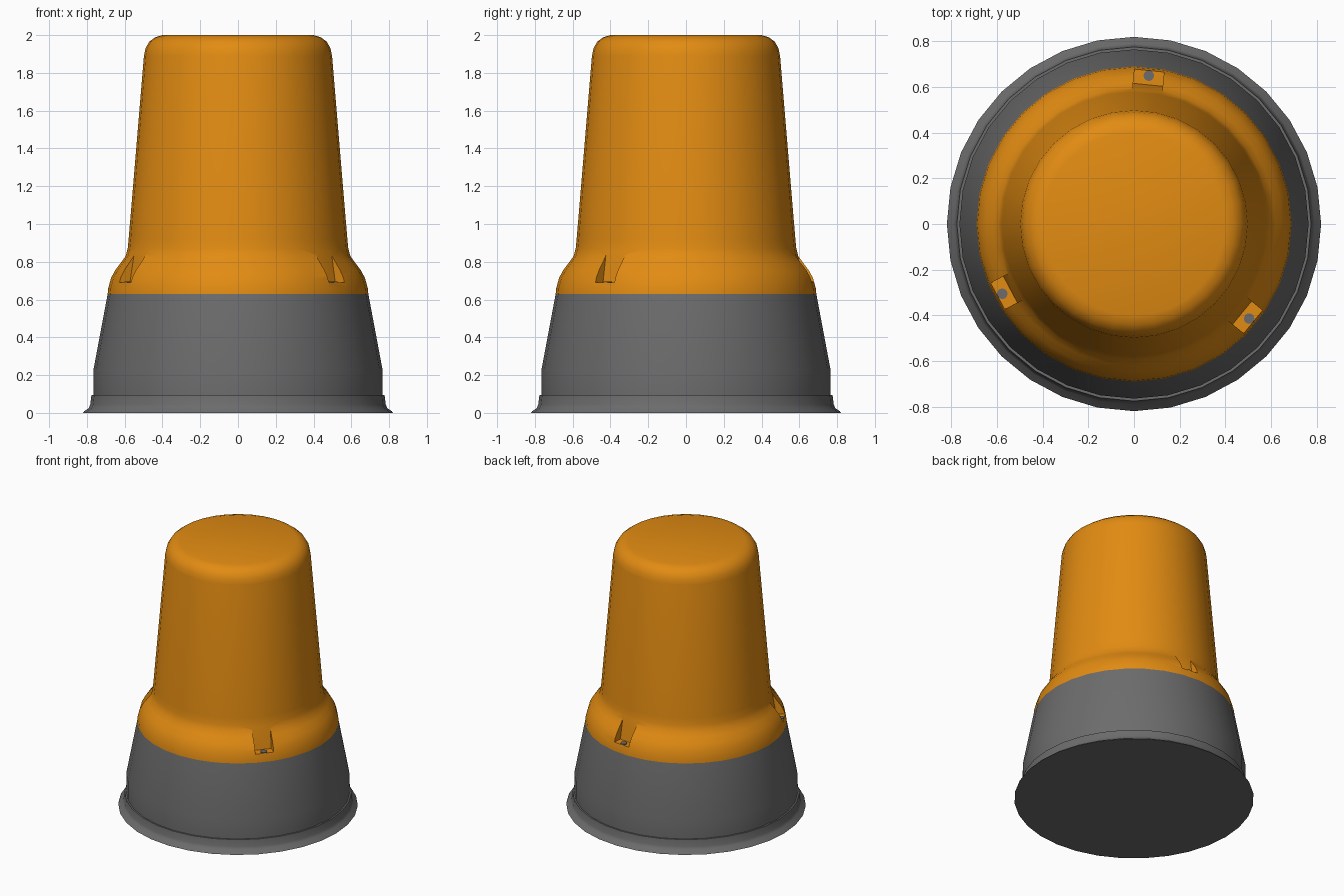
import bpy, bmesh
from math import cos, sin, pi, radians

if "Cube" in bpy.data.objects:
    bpy.data.objects.remove(bpy.data.objects["Cube"])

SIDES = 32


def material(name, rgb):
    m = bpy.data.materials.new(name)
    m.diffuse_color = (*rgb, 1)
    m.use_nodes = True
    m.node_tree.nodes["Principled BSDF"].inputs["Base Color"].default_value = m.diffuse_color
    return m


def make(name, bm, mat=None):
    bmesh.ops.recalc_face_normals(bm, faces=bm.faces[:])
    me = bpy.data.meshes.new(name)
    bm.to_mesh(me)
    bm.free()
    ob = bpy.data.objects.new(name, me)
    bpy.context.collection.objects.link(ob)
    if mat:
        me.materials.append(mat)
    return ob


def lathe(name, profile, mat):
    """Closed solid of revolution from (radius, z) points."""
    bm = bmesh.new()
    rings = [[bm.verts.new((r * cos(2 * pi * i / SIDES), r * sin(2 * pi * i / SIDES), z))
              for i in range(SIDES)] for r, z in profile]
    for a, b in zip(rings, rings[1:]):
        for i in range(SIDES):
            j = (i + 1) % SIDES
            bm.faces.new((a[i], a[j], b[j], b[i]))
    bm.faces.new(rings[0][::-1])
    bm.faces.new(rings[-1])
    return make(name, bm, mat)


def activate(ob):
    bpy.ops.object.select_all(action='DESELECT')
    ob.select_set(True)
    bpy.context.view_layer.objects.active = ob


def smooth(ob):
    activate(ob)
    bpy.ops.object.shade_smooth_by_angle(angle=radians(35))


orange = material("orange", (0.76, 0.26, 0.006))
grey = material("dark_grey", (0.15, 0.15, 0.15))

# Flared grey base
base = lathe("base", [(0.82, 0), (0.815, 0.008), (0.79, 0.025), (0.782, 0.045),
                      (0.776, 0.095), (0.765, 0.095), (0.765, 0.23), (0.69, 0.63)], grey)

# Orange cover with rounded shoulder and top
cover = lathe("cover", [(0.69, 0.63), (0.687, 0.66), (0.672, 0.715), (0.65, 0.755),
                        (0.62, 0.795), (0.595, 0.83), (0.584, 0.87), (0.579, 0.92),
                        (0.498, 1.89), (0.49, 1.93), (0.47, 1.965), (0.44, 1.988),
                        (0.40, 2.0)], orange)

# Three screw recesses in the shoulder, each with a small screw
NOTCH = [(0.613, 0.69), (0.80, 0.69), (0.80, 0.95), (0.583, 0.95), (0.583, 0.87)]
HALF = 0.065
for n, deg in enumerate((84.3, 207.9, 320.6), 1):
    bm = bmesh.new()
    face = bm.faces.new([bm.verts.new((r, -HALF, z)) for r, z in NOTCH])
    ext = bmesh.ops.extrude_face_region(bm, geom=[face], use_keep_orig=True)
    bmesh.ops.translate(bm, vec=(0, 2 * HALF, 0),
                        verts=[v for v in ext["geom"] if isinstance(v, bmesh.types.BMVert)])
    cutter = make("recess_cutter", bm, orange)
    cutter.rotation_euler.z = radians(deg)
    cutter.hide_render = True
    activate(cover)
    mod = cover.modifiers.new("recess", 'BOOLEAN')
    mod.operation, mod.solver, mod.object = 'DIFFERENCE', 'EXACT', cutter
    bpy.context.view_layer.update()
    bpy.ops.object.modifier_apply(modifier=mod.name)
    bpy.data.objects.remove(cutter)

    bm = bmesh.new()
    bmesh.ops.create_cone(bm, cap_ends=True, segments=16, radius1=0.023, radius2=0.023, depth=0.012)
    screw = make(f"screw_{n}", bm, grey)
    a = radians(deg)
    screw.location = (0.653 * cos(a), 0.653 * sin(a), 0.69)
    smooth(screw)

smooth(base)
smooth(cover)
